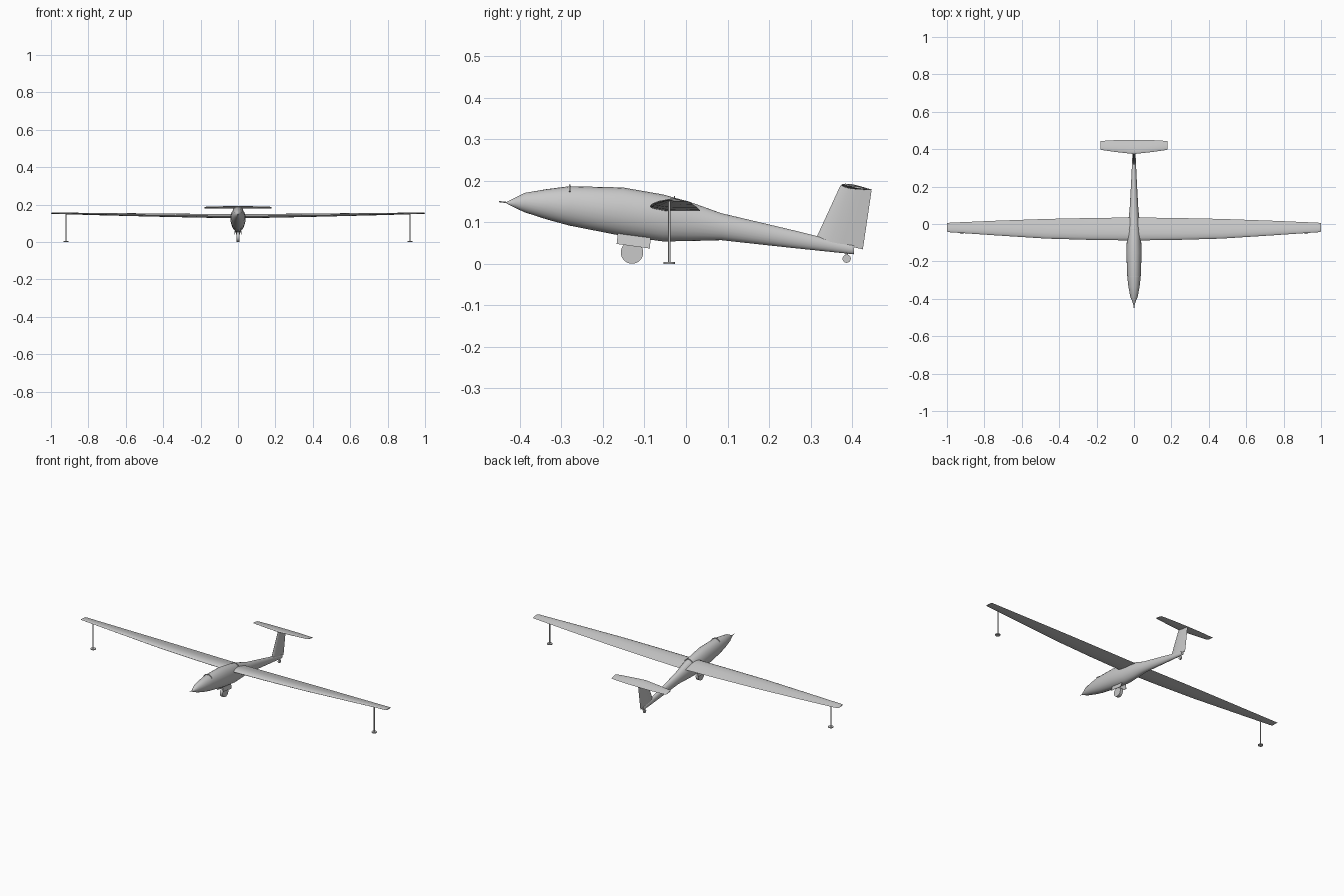
import bpy, bmesh
from math import sin, cos, pi, radians
from mathutils import Vector

if "Cube" in bpy.data.objects:
    bpy.data.objects.remove(bpy.data.objects["Cube"])

grey = bpy.data.materials.new("light grey")
grey.use_nodes = True
colour = (0.58, 0.58, 0.58, 1)
grey.diffuse_color = colour
grey.node_tree.nodes["Principled BSDF"].inputs["Base Color"].default_value = colour


def finish(obj, angle=40):
    obj.data.materials.clear()
    obj.data.materials.append(grey)
    bpy.ops.object.select_all(action='DESELECT')
    obj.select_set(True)
    bpy.context.view_layer.objects.active = obj
    bpy.ops.object.shade_smooth_by_angle(angle=radians(angle))
    return obj


def loft(name, rings):
    """Skin a row of closed rings and cap both ends."""
    bm = bmesh.new()
    rows = [[bm.verts.new(p) for p in ring] for ring in rings]
    for a, b in zip(rows, rows[1:]):
        n = len(a)
        for i in range(n):
            j = (i + 1) % n
            bm.faces.new((a[i], a[j], b[j], b[i]))
    bm.faces.new(rows[0])
    bm.faces.new(rows[-1])
    bmesh.ops.recalc_face_normals(bm, faces=bm.faces)
    mesh = bpy.data.meshes.new(name)
    bm.to_mesh(mesh)
    bm.free()
    obj = bpy.data.objects.new(name, mesh)
    bpy.context.collection.objects.link(obj)
    return finish(obj)


# chord fraction, upper and lower height as parts of the thickness
AIRFOIL = [(0.03, .22, -.15), (0.12, .48, -.26), (0.3, .66, -.34),
           (0.55, .52, -.26), (0.8, .24, -.12)]


def section(lead, trail, thick, symmetric=False):
    """Airfoil ring between two points, thickened along the given vector."""
    lead, trail, thick = Vector(lead), Vector(trail), Vector(thick)
    low = [(f, -u if symmetric else d) for f, u, d in reversed(AIRFOIL)]
    outline = [(0, 0)] + [(f, u) for f, u, d in AIRFOIL] + [(1, 0)] + low
    return [lead.lerp(trail, f) + thick * h for f, h in outline]


def rod(name, radius, start, end, sides=24):
    start, end = Vector(start), Vector(end)
    axis = end - start
    bpy.ops.mesh.primitive_cylinder_add(vertices=sides, radius=radius,
                                        depth=axis.length, location=(start + end) / 2)
    obj = bpy.context.object
    obj.rotation_euler = axis.to_track_quat('Z', 'Y').to_euler()
    obj.name = name
    return finish(obj)


# Fuselage: y, top, bottom, half width
HULL = [(-.432, .149, .145, .003), (-.41, .16, .134, .011), (-.388, .171, .124, .02),
        (-.335, .18, .107, .03), (-.28, .187, .092, .036), (-.152, .184, .067, .041),
        (-.055, .167, .054, .037), (.01, .149, .055, .031), (.085, .122, .057, .023),
        (.25, .083, .039, .014), (.405, .045, .023, .007)]


def oval(y, top, bottom, half, grow=0):
    mid, rise = (top + bottom) / 2, (top - bottom) / 2
    return [(sin(t) * (half + grow), y, mid + cos(t) * (rise + grow))
            for t in (2 * pi * i / 24 for i in range(24))]


loft("fuselage", [oval(*s) for s in HULL])
rod("nose_probe", .0015, (0, -.45, .15), (0, -.425, .147), 8)

# Thin raised arches over the cockpit and behind the wing root
for name, y, top, bottom, half in (("front_canopy_arch", -.28, .187, .092, .036),
                                   ("rear_canopy_arch", -.028, .16, .055, .035)):
    outer = oval(y, top, bottom, half, .004)
    inner = oval(y, top, bottom, half, -.004)
    rings = []
    for i in range(-3, 4):
        rings.append([Vector(p) + Vector((0, dy, 0)) for p, dy in
                      ((outer[i], -.0015), (outer[i], .0015),
                       (inner[i], .0015), (inner[i], -.0015))])
    loft(name, rings)

# Wing: half span, leading y and z, trailing y and z, thickness
HALF = [(0, -.088, .138, .035, .127, .022), (.23, -.085, .141, .032, .131, .019),
        (.47, -.078, .145, .027, .136, .016), (.75, -.06, .15, .017, .143, .011),
        (.985, -.044, .154, .007, .15, .007), (1, -.041, .154, .005, .151, .004)]
stations = [(-s[0], *s[1:]) for s in reversed(HALF[1:])] + HALF
loft("wing", [section((x, ly, lz), (x, ty, tz), (0, 0, t))
              for x, ly, lz, ty, tz, t in stations])

# Fin and tailplane
loft("tail_fin", [section((0, .313, .061), (0, .426, .035), (.012, 0, 0), True),
                  section((0, .372, .189), (0, .447, .177), (.009, 0, 0), True)])
TAIL = [(0, .374, .45, .009), (.09, .384, .449, .007), (.175, .396, .444, .005),
        (.18, .4, .443, .003)]
stations = [(-s[0], *s[1:]) for s in reversed(TAIL[1:])] + TAIL
loft("tailplane", [section((x, ly, .25 - ly * .16), (x, ty, .25 - ty * .16), (0, 0, t), True)
                   for x, ly, ty, t in stations])

# Main wheel with its doors, and the tail wheel
rod("main_wheel", .027, (-.009, -.13, .0275), (.009, -.13, .0275), 32)
rod("tail_wheel", .01, (-.004, .387, .0125), (.004, .387, .0125), 20)
rod("tail_wheel_leg", .003, (0, .387, .012), (0, .387, .03), 8)
rod("main_wheel_leg", .004, (0, -.13, .0275), (0, -.13, .08), 8)
for side, name in ((1, "left"), (-1, "right")):
    panel = [(.012, -.164, .075), (.012, -.085, .064),
             (.018, -.087, .037), (.018, -.167, .048)]
    loft(name + "_wheel_door", [[(side * (x + dx), y, z) for x, y, z in panel]
                                for dx in (0, .002)])
    # Wing tip stand
    rod(name + "_stand_post", .0028, (side * .92, -.04, .003), (side * .92, -.04, .153), 12)
    rod(name + "_stand_foot", .014, (side * .92, -.04, 0), (side * .92, -.04, .005))
